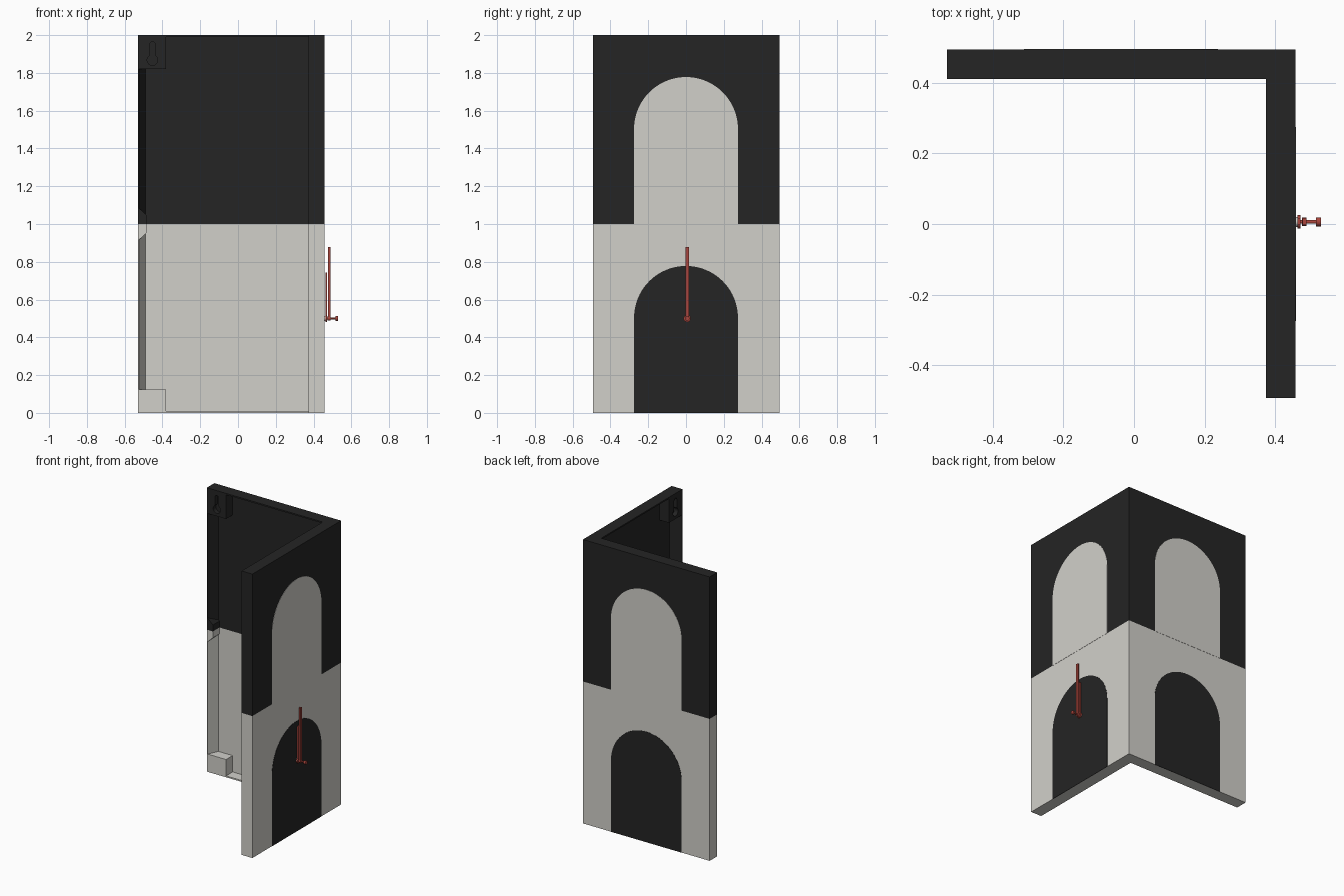
import bpy, bmesh, math
from mathutils import Vector

if "Cube" in bpy.data.objects:
    bpy.data.objects.remove(bpy.data.objects["Cube"])


def material(name, rgb):
    m = bpy.data.materials.new(name)
    m.diffuse_color = (*rgb, 1)
    m.use_nodes = True
    m.node_tree.nodes["Principled BSDF"].inputs["Base Color"].default_value = m.diffuse_color
    return m


BLACK = material("black", (0.018, 0.018, 0.018))
WHITE = material("off_white", (0.64, 0.63, 0.59))
RED = material("red", (0.40, 0.06, 0.045))

# Back panel extents; the right panel is its mirror about the corner diagonal
X0, X1 = -0.53, 0.457
YI, YO = 0.41, 0.494
SKIN = 0.011
D = YO - X1


def mirror(p):
    return Vector((p[1] - D, p[0] + D, p[2]))


def prism(name, profile, axis, a, b, mat, mirrored=False):
    """Extrude a 2D profile from a to b along the given axis."""
    def place(p, t):
        u, v = p
        q = {"X": (t, u, v), "Y": (u, t, v), "Z": (u, v, t)}[axis]
        return mirror(q) if mirrored else Vector(q)
    bm = bmesh.new()
    lo = [bm.verts.new(place(p, a)) for p in profile]
    hi = [bm.verts.new(place(p, b)) for p in profile]
    n = len(profile)
    bm.faces.new(lo)
    bm.faces.new(hi)
    for i in range(n):
        bm.faces.new((lo[i], lo[(i + 1) % n], hi[(i + 1) % n], hi[i]))
    bmesh.ops.recalc_face_normals(bm, faces=bm.faces)
    me = bpy.data.meshes.new(name)
    bm.to_mesh(me)
    bm.free()
    me.materials.append(mat)
    ob = bpy.data.objects.new(name, me)
    bpy.context.collection.objects.link(ob)
    return ob


def rect(u0, u1, v0, v1):
    return [(u0, v0), (u1, v0), (u1, v1), (u0, v1)]


def arc(cx, cz, r, a0, a1, n):
    return [(cx + r * math.cos(math.radians(a0 + (a1 - a0) * i / n)),
             cz + r * math.sin(math.radians(a0 + (a1 - a0) * i / n))) for i in range(n + 1)]


def smooth(ob):
    bpy.context.view_layer.objects.active = ob
    ob.select_set(True)
    bpy.ops.object.shade_smooth_by_angle(angle=math.radians(30))
    ob.select_set(False)


def swap(p):
    return (p[1] - D, p[0] + D)


# L-shaped plan outlines: thin skin with wedge-shaped end walls, and solid cap
half_skin = [(X0, YO), (X0, YI), (X0 + 0.006, YI), (X0 + 0.04, YO - SKIN)]
skin = ([(X1, YO)] + half_skin + [(X1 - SKIN, YO - SKIN)]
        + [swap(p) for p in reversed(half_skin)])
half_cap = [(X0, YO), (X0, YI)]
cap = ([(X1, YO)] + half_cap + [(X1 - (YO - YI), YI)]
       + [swap(p) for p in reversed(half_cap)])

for name, z, mat, inlay, cap_z, block_z in (
        ("lower", 0, WHITE, BLACK, (0, 0.01), (0, 0.125)),
        ("upper", 1, BLACK, WHITE, (1.99, 2), (1.82, 2))):
    prism(name + "_corner_shell", skin, "Z", z, z + 1, mat)
    prism(name + "_cap", cap, "Z", *cap_z, mat)
    for m, side in ((False, "back"), (True, "right")):
        tag = f"{name}_{side}_"
        # Arched inlay on the outer face
        cx = -D
        arch = ([(cx - 0.275, z), (cx + 0.275, z)]
                + arc(cx, z + 0.503, 0.275, 0, 180, 40))
        smooth(prism(tag + "arch_inlay", arch, "Y", YO - 0.004, YO + 0.0015, inlay, m))
        # Corner mounting block
        block = prism(tag + "mount_block", rect(X0, X0 + 0.15, *block_z),
                      "Y", YI, YO - 0.005, mat, m)
        # Joining clip half at the seam
        s = 1 if z else -1
        clip = [(X0, 1), (X0 + 0.047, 1), (X0 + 0.047, 1 + s * 0.045), (X0, 1 + s * 0.09)]
        prism(tag + "clip", clip, "Y", YI, YO - 0.005, mat, m)
        # Keyhole hanger cut into the top blocks
        if z:
            kx = X0 + 0.077
            hole = ([(kx + 0.015, 1.95)] + arc(kx, 1.95, 0.015, 20, 160, 8)
                    + [(kx - 0.015, 1.95)] + arc(kx, 1.868, 0.028, 122, 418, 20))
            cutter = prism("keyhole_cutter", hole, "Y", YI - 0.02, YI + 0.03, mat, m)
            cutter.hide_render = True
            mod = block.modifiers.new("keyhole", "BOOLEAN")
            mod.object = cutter
            mod.solver = "EXACT"
            bpy.context.view_layer.objects.active = block
            bpy.ops.object.modifier_apply(modifier=mod.name)
            bpy.data.objects.remove(cutter)

# Clock hands on the right face
HY, HZ = 0.006, 0.5


def disc(name, r, a, b, mat):
    smooth(prism(name, arc(HY, HZ, r, 0, 345, 23), "X", a, b, mat))


def hand(name, a, b, top):
    outline = [(HY - 0.009, HZ), (HY + 0.009, HZ), (HY + 0.009, top), (HY - 0.009, top)]
    prism(name, outline, "X", a, b, RED)


hand("hour_hand", 0.463, 0.472, 0.742)
disc("hour_hub", 0.019, 0.463, 0.472, RED)
hand("minute_hand", 0.477, 0.489, 0.877)
disc("minute_hub", 0.012, 0.475, 0.489, RED)
disc("washer", 0.014, X1 - 0.002, 0.463, WHITE)
disc("spindle", 0.005, X1, 0.52, RED)
disc("spindle_knob", 0.0125, 0.515, 0.529, RED)
